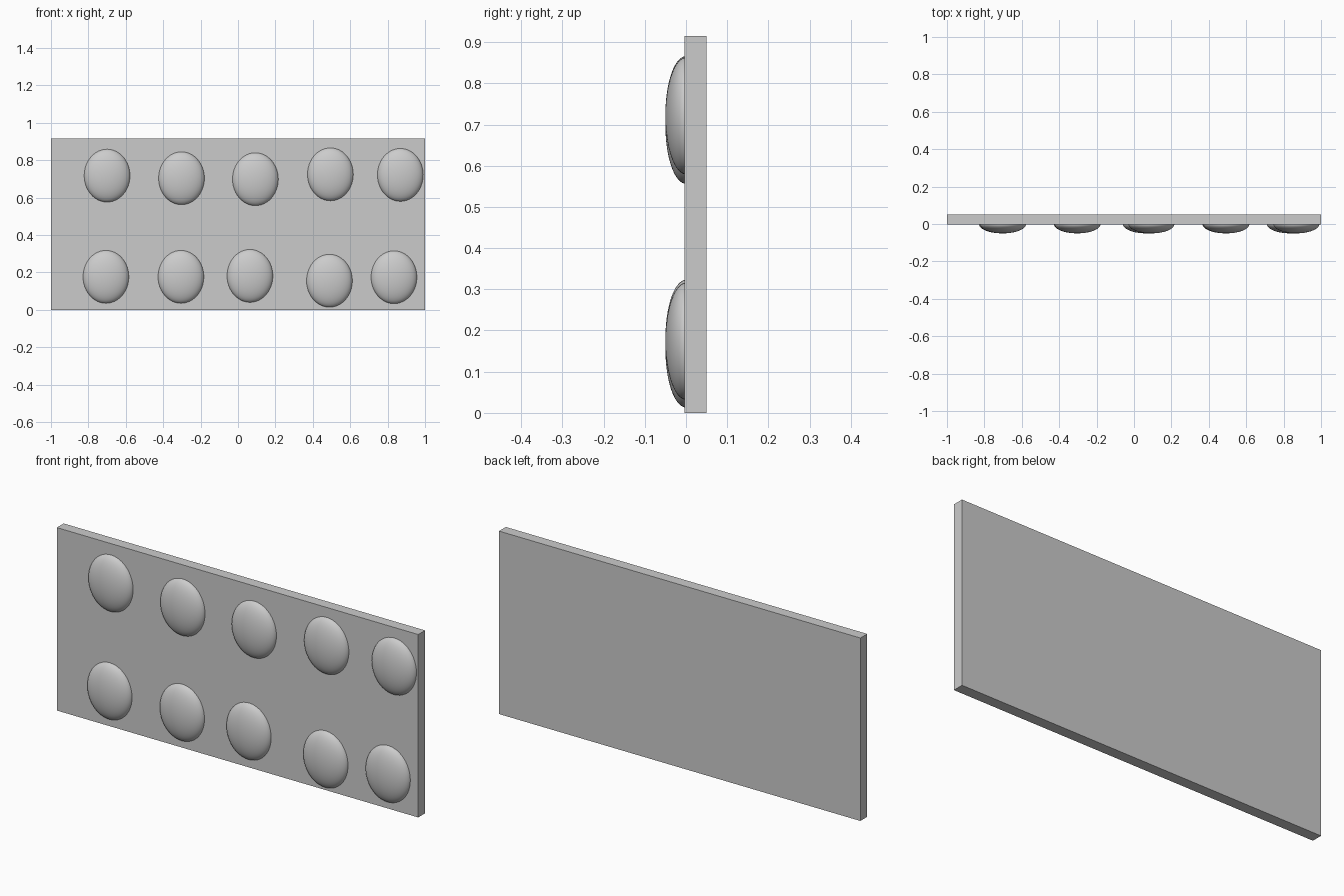
import bpy
import bmesh
import math
from mathutils import Matrix

cube = bpy.data.objects.get("Cube")
if cube:
    bpy.data.objects.remove(cube, do_unlink=True)

# Single plain grey
grey = bpy.data.materials.new("plain_grey")
grey.use_nodes = True
COLOUR = (0.6, 0.6, 0.6, 1.0)
grey.diffuse_color = COLOUR
grey.node_tree.nodes["Principled BSDF"].inputs["Base Color"].default_value = COLOUR

WIDTH, HEIGHT = 2.0, 0.915
FRONT, BACK = -0.004, 0.05


def add_object(name, bm):
    mesh = bpy.data.meshes.new(name)
    bm.to_mesh(mesh)
    bm.free()
    mesh.materials.append(grey)
    obj = bpy.data.objects.new(name, mesh)
    bpy.context.collection.objects.link(obj)
    return obj


def add_dome(name, x, z):
    """Flattened oval button, cut off just inside the panel's front face."""
    bm = bmesh.new()
    bmesh.ops.create_uvsphere(bm, u_segments=48, v_segments=32, radius=1.0)
    # Turn the pole to the front, then squash and place
    bm.transform(Matrix.Translation((x, 0, z))
                 @ Matrix.Diagonal((0.123, 0.05, 0.142, 1))
                 @ Matrix.Rotation(math.pi / 2, 4, "X"))
    geom = bm.verts[:] + bm.edges[:] + bm.faces[:]
    bmesh.ops.bisect_plane(bm, geom=geom, plane_co=(0, FRONT + 0.002, 0),
                           plane_no=(0, 1, 0), clear_outer=True)
    for face in bm.faces:
        face.smooth = True
    add_object(name, bm)


# Flat panel
bm = bmesh.new()
bmesh.ops.create_cube(bm, size=1.0)
bm.transform(Matrix.Translation((0, (FRONT + BACK) / 2, HEIGHT / 2))
             @ Matrix.Diagonal((WIDTH, BACK - FRONT, HEIGHT, 1)))
add_object("panel", bm)

# Two uneven rows of buttons
rows = {
    "upper": [(-0.70, 0.717), (-0.302, 0.703), (0.093, 0.698), (0.494, 0.724), (0.868, 0.721)],
    "lower": [(-0.706, 0.176), (-0.305, 0.176), (0.064, 0.181), (0.489, 0.155), (0.834, 0.174)],
}
for row, spots in rows.items():
    for i, (x, z) in enumerate(spots, 1):
        add_dome(f"{row}_button_{i}", x, z)
